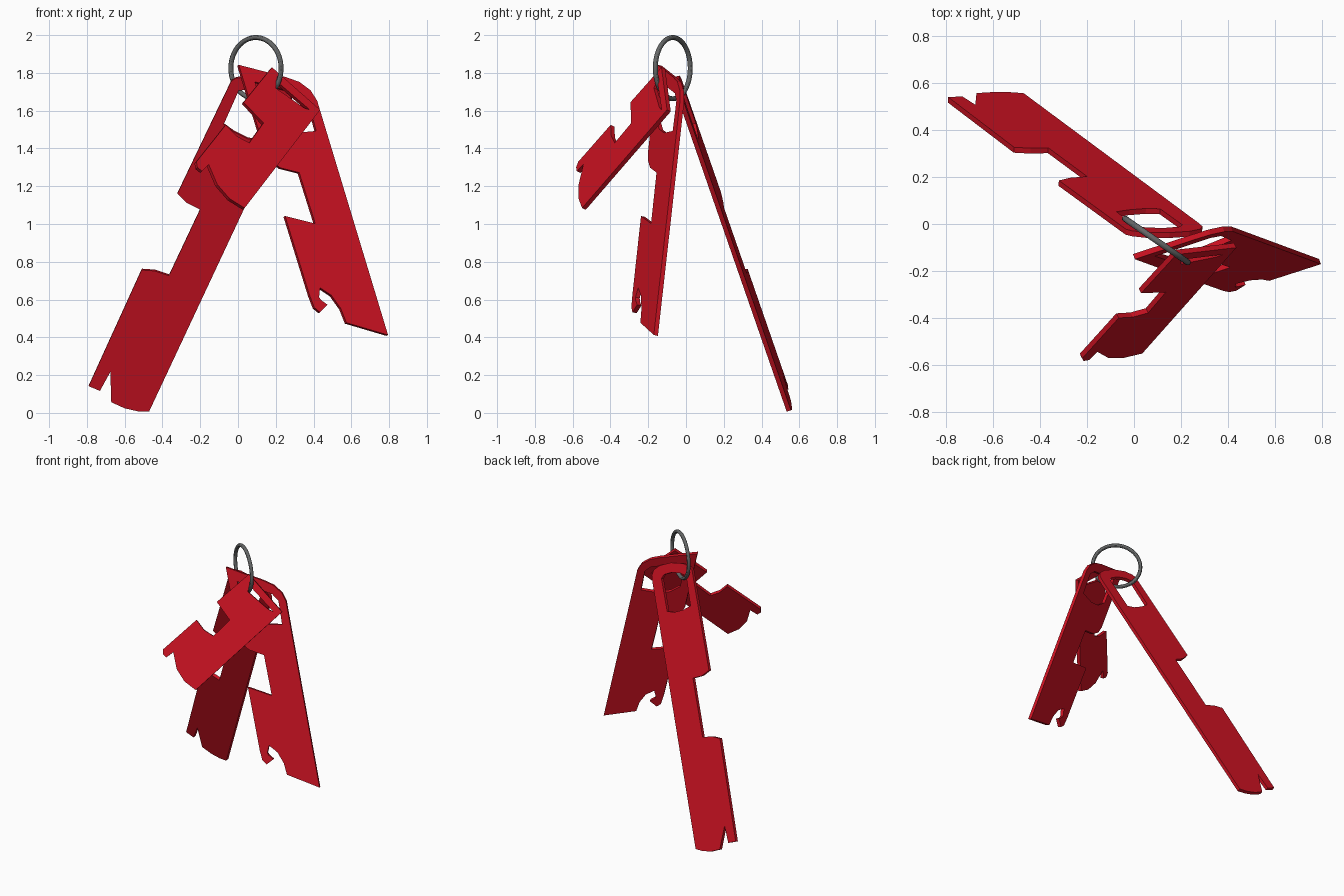
import bpy, bmesh, math
from mathutils import Vector, Matrix

if "Cube" in bpy.data.objects:
    bpy.data.objects.remove(bpy.data.objects["Cube"])

THICK = 0.024


def material(name, rgb):
    m = bpy.data.materials.new(name)
    m.diffuse_color = (*rgb, 1)
    m.use_nodes = True
    m.node_tree.nodes["Principled BSDF"].inputs["Base Color"].default_value = m.diffuse_color
    return m


red = material("red", (0.62, 0.006, 0.016))
steel = material("grey steel", (0.13, 0.135, 0.135))


def plate(name, plane, outline, hole):
    """Flat plate on y = a + b*x + c*z, from (x, z) front-view outlines."""
    a, b, c = plane
    n = Vector((b, -1, c)).normalized()
    v = Vector((0, c, 1)).normalized()
    u = v.cross(n).normalized()
    origin = Vector((0, a, 0))
    cu = bpy.data.curves.new(name, 'CURVE')
    cu.dimensions = '2D'
    cu.fill_mode = 'BOTH'
    cu.extrude = THICK / 2
    for pts in (outline, hole):
        sp = cu.splines.new('POLY')
        sp.points.add(len(pts) - 1)
        sp.use_cyclic_u = True
        for p, (x, z) in zip(sp.points, pts):
            d = Vector((x, a + b * x + c * z, z)) - origin
            p.co = (d.dot(u), d.dot(v), 0, 1)
    tmp = bpy.data.objects.new(name + "_curve", cu)
    bpy.context.collection.objects.link(tmp)
    bpy.context.view_layer.update()
    me = bpy.data.meshes.new_from_object(
        tmp.evaluated_get(bpy.context.evaluated_depsgraph_get()))
    bpy.data.objects.remove(tmp)
    # place in the hanging plane and clean up
    bm = bmesh.new()
    bm.from_mesh(me)
    m = Matrix((u, v, n)).transposed().to_4x4()
    m.translation = origin
    bm.transform(m)
    bmesh.ops.remove_doubles(bm, verts=bm.verts, dist=0.0005)
    bmesh.ops.recalc_face_normals(bm, faces=bm.faces)
    for f in bm.faces:
        f.smooth = False
    bm.to_mesh(me)
    bm.free()
    me.materials.clear()
    me.materials.append(red)
    ob = bpy.data.objects.new(name, me)
    bpy.context.collection.objects.link(ob)
    return ob


# long plate leaning back to the left
plate("long_back_plate", (0.511, -0.078, -0.311),
      [(-0.47, 0.01), (-0.53, 0.012), (-0.60, 0.028), (-0.67, 0.06),
       (-0.675, 0.22), (-0.73, 0.12), (-0.79, 0.145),
       (-0.51, 0.76), (-0.44, 0.755), (-0.365, 0.73), (-0.20, 1.08),
       (-0.27, 1.115), (-0.32, 1.165), (-0.035, 1.76), (-0.01, 1.775),
       (0.05, 1.782), (0.15, 1.76), (0.235, 1.72), (0.28, 1.68),
       (0.29, 1.64), (0.275, 1.60)],
      [(-0.075, 1.53), (-0.02, 1.49), (0.05, 1.455), (0.11, 1.445),
       (0.205, 1.64), (0.19, 1.67), (0.13, 1.70), (0.06, 1.715), (0.005, 1.71)])

# hooked plate hanging to the right
plate("hooked_right_plate", (-0.562, 0.39, 0.23),
      [(0.79, 0.41), (0.57, 0.475), (0.54, 0.55), (0.49, 0.62), (0.43, 0.66),
       (0.425, 0.61), (0.435, 0.595), (0.47, 0.57), (0.43, 0.53),
       (0.40, 0.555), (0.375, 0.62), (0.245, 1.04), (0.405, 1.0),
       (0.32, 1.27), (0.22, 1.295), (0.17, 1.33), (0.14, 1.38),
       (0.0, 1.84), (0.25, 1.775), (0.32, 1.75), (0.38, 1.705),
       (0.415, 1.65), (0.43, 1.60)],
      [(0.15, 1.55), (0.22, 1.50), (0.30, 1.48), (0.41, 1.49),
       (0.38, 1.60), (0.365, 1.65), (0.32, 1.69), (0.085, 1.75)])

# short plate sticking out to the front
plate("short_front_plate", (-1.055, 0.524, 0.462),
      [(0.43, 1.60), (0.03, 1.08), (-0.05, 1.13), (-0.115, 1.205),
       (-0.16, 1.31), (-0.195, 1.275), (-0.22, 1.295), (-0.225, 1.325),
       (-0.07, 1.52), (-0.01, 1.46), (0.055, 1.425), (0.13, 1.53),
       (0.025, 1.64), (0.175, 1.825)],
      [(0.195, 1.755), (0.375, 1.60), (0.345, 1.61), (0.195, 1.715)])

# split ring joining the plates
bpy.ops.mesh.primitive_torus_add(
    major_radius=0.162, minor_radius=0.013, major_segments=64, minor_segments=12,
    location=(0.095, -0.07, 1.825),
    rotation=(math.radians(90), 0, math.atan2(-0.57, 0.82)))
ring = bpy.context.object
ring.name = "key_ring"
ring.data.materials.append(steel)
bpy.ops.object.shade_smooth_by_angle()
